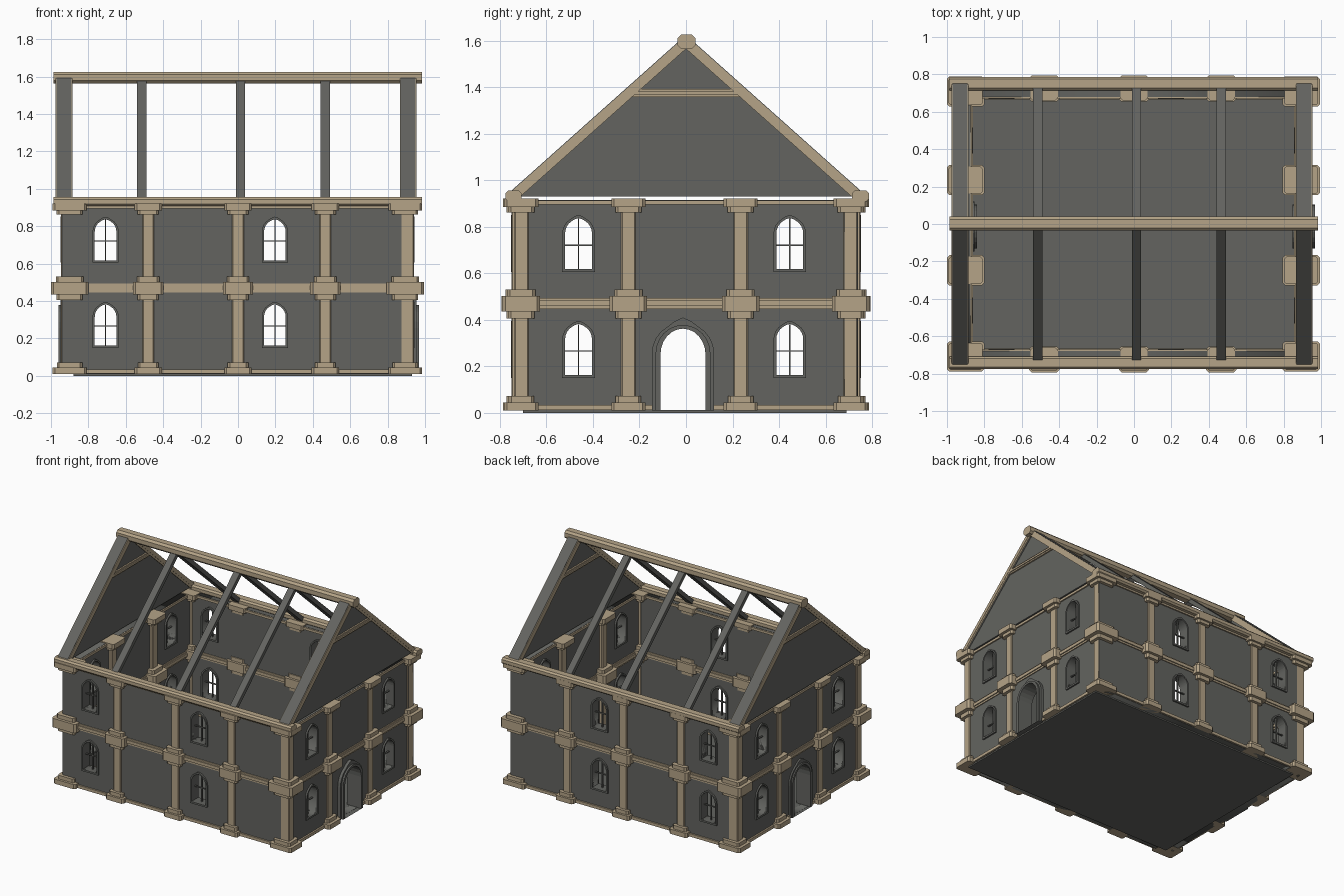
import bpy, bmesh, math
from mathutils import Matrix, Vector

if "Cube" in bpy.data.objects:
    bpy.data.objects.remove(bpy.data.objects["Cube"])


def material(name, col):
    m = bpy.data.materials.new(name)
    m.diffuse_color = (*col, 1)
    m.use_nodes = True
    m.node_tree.nodes["Principled BSDF"].inputs["Base Color"].default_value = m.diffuse_color
    return m


GREY = material("grey stone", (0.125, 0.127, 0.117))
TAN = material("tan sandstone", (0.46, 0.37, 0.245))

# (u, v, w) frames: FRONT u=x v=z w=-y, SIDE u=y v=z w=x, TOP u=x v=y w=z
FRONT = Matrix(((1, 0, 0), (0, 0, -1), (0, 1, 0)))
SIDE = Matrix(((0, 0, 1), (1, 0, 0), (0, 1, 0)))
TOP = Matrix.Identity(3)


def prism(bm, frame, loop, w0, w1):
    a = [bm.verts.new(frame @ Vector((u, v, w0))) for u, v in loop]
    b = [bm.verts.new(frame @ Vector((u, v, w1))) for u, v in loop]
    bm.faces.new(a[::-1])
    bm.faces.new(b)
    for i in range(len(a)):
        j = (i + 1) % len(a)
        bm.faces.new((a[i], a[j], b[j], b[i]))


def ring(bm, frame, outer, inner, w0, w1):
    rows = [[bm.verts.new(frame @ Vector((u, v, w))) for u, v in l]
            for l, w in ((outer, w0), (outer, w1), (inner, w1), (inner, w0))]
    n = len(outer)
    for k in range(4):
        r, s = rows[k], rows[(k + 1) % 4]
        for i in range(n):
            j = (i + 1) % n
            bm.faces.new((r[i], r[j], s[j], s[i]))


def box(bm, x0, x1, y0, y1, z0, z1):
    prism(bm, TOP, [(x0, y0), (x1, y0), (x1, y1), (x0, y1)], z0, z1)


def rect(u0, u1, v0, v1):
    return [(u0, v0), (u1, v0), (u1, v1), (u0, v1)]


def chamfered(cx, cy, hx, hy, c):
    return [(cx - hx + c, cy - hy), (cx + hx - c, cy - hy), (cx + hx, cy - hy + c), (cx + hx, cy + hy - c),
            (cx + hx - c, cy + hy), (cx - hx + c, cy + hy), (cx - hx, cy + hy - c), (cx - hx, cy - hy + c)]


def arch(c, z0, hw, spring, top, peak=0.0, n=12):
    pts = [(c - hw, z0), (c + hw, z0)]
    for i in range(n + 1):
        a = math.pi * i / n
        p = peak * max(0, 1 - abs(i - n / 2) / 2)
        pts.append((c + hw * math.cos(a), spring + (top - spring) * math.sin(a) + p))
    return pts


def finish(name, bm, mat):
    bmesh.ops.recalc_face_normals(bm, faces=bm.faces)
    me = bpy.data.meshes.new(name)
    bm.to_mesh(me)
    bm.free()
    me.materials.append(mat)
    ob = bpy.data.objects.new(name, me)
    bpy.context.collection.objects.link(ob)
    return ob


def wall(name, frame, outline, holes, w0, w1):
    cu = bpy.data.curves.new(name, 'CURVE')
    cu.dimensions = '2D'
    cu.fill_mode = 'BOTH'
    cu.extrude = (w1 - w0) / 2
    for loop in [outline] + holes:
        s = cu.splines.new('POLY')
        s.points.add(len(loop) - 1)
        for p, (u, v) in zip(s.points, loop):
            p.co = (u, v, 0, 1)
        s.use_cyclic_u = True
    tmp = bpy.data.objects.new(name + "_curve", cu)
    bpy.context.collection.objects.link(tmp)
    dg = bpy.context.evaluated_depsgraph_get()
    me = bpy.data.meshes.new_from_object(tmp.evaluated_get(dg))
    bpy.data.objects.remove(tmp)
    me.transform(frame.to_4x4() @ Matrix.Translation((0, 0, (w0 + w1) / 2)))
    bm = bmesh.new()
    bm.from_mesh(me)
    bmesh.ops.remove_doubles(bm, verts=bm.verts, dist=1e-5)
    finish(name, bm, GREY)


STOREYS = (0.0, 0.455)
DOOR = -0.013


def window_hole(c, dz):
    return arch(c, 0.163 + dz, 0.058, 0.315 + dz, 0.378 + dz, 0.004)


def window_frames(name, frame, centres, w0, w1):
    bm = bmesh.new()
    wm = (w0 + w1) / 2
    for c in centres:
        for dz in STOREYS:
            ring(bm, frame, arch(c, 0.15 + dz, 0.07, 0.315 + dz, 0.388 + dz, 0.008),
                 window_hole(c, dz), w0 - 0.012, w1 + 0.012)
            prism(bm, frame, rect(c - 0.003, c + 0.003, 0.163 + dz, 0.38 + dz), wm - 0.006, wm + 0.006)
            prism(bm, frame, rect(c - 0.058, c + 0.058, 0.263 + dz, 0.269 + dz), wm - 0.006, wm + 0.006)
    finish(name, bm, GREY)


# Long walls with windows in the second and fourth bays
for name, x0, x1, w0, w1 in (("front", -0.94, 0.875, 0.68, 0.74), ("back", -0.875, 0.94, -0.74, -0.68)):
    cs = (-0.708, 0.197)
    wall(name + "_wall", FRONT, rect(x0, x1, 0.01, 0.915), [window_hole(c, d) for c in cs for d in STOREYS], w0, w1)
    window_frames(name + "_window_frames", FRONT, cs, w0, w1)

# End walls with a central arched doorway and four windows
for name, w0, w1 in (("right", 0.87, 0.932), ("left", -0.937, -0.875)):
    cs = (-0.462, 0.446)
    hole = arch(DOOR, 0.012, 0.1, 0.25, 0.365)
    wall(name + "_wall", SIDE, rect(-0.7, 0.7, 0.01, 0.915),
         [hole] + [window_hole(c, d) for c in cs for d in STOREYS], w0, w1)
    window_frames(name + "_window_frames", SIDE, cs, w0, w1)
    bm = bmesh.new()
    ring(bm, SIDE, arch(DOOR, 0.011, 0.118, 0.255, 0.378), arch(DOOR, 0.011, 0.097, 0.25, 0.362), w0 - 0.022, w1 + 0.035)
    ring(bm, SIDE, arch(DOOR, 0.011, 0.134, 0.255, 0.388, 0.022), arch(DOOR, 0.011, 0.117, 0.255, 0.377),
         w0 - 0.012, w1 + 0.022)
    finish(name + "_door_frame", bm, GREY)

# Ground floor slab
bm = bmesh.new()
box(bm, -0.88, 0.93, -0.7, 0.69, 0, 0.012)
finish("floor", bm, GREY)

# Columns: half width relative to the plinth, bottom, top, chamfer
TIERS = ((0.073, 0.01, 0.045, 0.012), (0.055, 0.045, 0.072, 0.012), (0.031, 0.07, 0.89, 0.005),
         (0.056, 0.405, 0.437, 0.012), (0.081, 0.435, 0.502, 0.014), (0.06, 0.5, 0.53, 0.012),
         (0.056, 0.862, 0.887, 0.012), (0.073, 0.885, 0.922, 0.012))


def column(name, x, y, sx, sy):
    bm = bmesh.new()
    for h, z0, z1, c in TIERS:
        k = 1.5 if h < 0.04 and sx > 1.1 else sx
        prism(bm, TOP, chamfered(x, y, h * k, h * sy, c), z0, z1)
    finish(name, bm, TAN)


for sname, s in (("front", -1), ("back", 1)):
    for i, x in enumerate((-0.48, 0.0, 0.467)):
        column(f"{sname}_column_{i + 1}", x, 0.724 * s, 1.0, 0.86)
for sname, x in (("left", -0.9), ("right", 0.894)):
    for i, y in enumerate((-0.708, -0.248, 0.235, 0.708)):
        column(f"{sname}_column_{i + 1}", x, y, 1.24, 1.0)

# String courses: bottom, middle and top bands running round the walls
bm = bmesh.new()
for z0, z1, d in ((0.012, 0.034, 0.012), (0.447, 0.494, 0.007), (0.46, 0.483, 0.015), (0.895, 0.913, 0.01)):
    for y0, y1 in ((-0.74, -0.68), (0.68, 0.74)):
        box(bm, -0.93, 0.925, y0 - d, y1 + d, z0, z1)
    for x0, x1 in ((-0.937, -0.875), (0.87, 0.932)):
        spans = ((-0.7, DOOR - 0.13), (DOOR + 0.13, 0.7)) if z0 < 0.1 else ((-0.7, 0.7),)
        for a, b in spans:
            box(bm, x0 - d, x1 + d, a, b, z0, z1)
finish("string_courses", bm, TAN)

# Eave beams and ridge beam
for name, y, z, hy, hz, c in (("front_eave_beam", -0.742, 0.932, 0.034, 0.024, 0.012),
                              ("back_eave_beam", 0.75, 0.932, 0.036, 0.024, 0.012),
                              ("ridge_beam", 0.002, 1.595, 0.038, 0.031, 0.015)):
    bm = bmesh.new()
    prism(bm, SIDE, chamfered(y, z, hy, hz, c), -0.987, 0.983)
    finish(name, bm, TAN)

SLOPE = 0.892


def roof_z(y, drop=0.0):
    return 1.625 - drop - SLOPE * abs(y)


def sloped(bm, s, y_out, d0, d1, x0, x1):
    prism(bm, SIDE, [(s * y_out, roof_z(y_out, d1)), (0, roof_z(0, d1)),
                     (0, roof_z(0, d0)), (s * y_out, roof_z(y_out, d0))], x0, x1)


# Gable ends: infill, grey end rafters, tan side trim and collar
for name, x0, x1 in (("left", -0.97, -0.89), ("right", 0.87, 0.95)):
    bm = bmesh.new()
    prism(bm, SIDE, [(-0.735, 0.93), (0.735, 0.93), (0, 1.59)], x0 + 0.015, x1 - 0.015)
    finish(name + "_gable", bm, GREY)
    bm = bmesh.new()
    for s in (-1, 1):
        sloped(bm, s, 0.755, 0.0, 0.05, x0, x1)
    finish(name + "_end_rafters", bm, GREY)
    bm = bmesh.new()
    for s in (-1, 1):
        for a, b in ((x0 - 0.005, x0 + 0.003), (x1 - 0.003, x1 + 0.005)):
            sloped(bm, s, 0.755, 0.004, 0.04, a, b)
            sloped(bm, s, 0.74, 0.03, 0.06, a + 0.002, b - 0.002)
    prism(bm, SIDE, rect(-0.235, 0.235, 1.358, 1.392), x0 + 0.004, x1 - 0.004)
    prism(bm, SIDE, rect(-0.235, 0.235, 1.368, 1.382), x0 - 0.003, x1 + 0.003)
    finish(name + "_gable_trim", bm, TAN)

# Intermediate rafters
for i, x in enumerate((-0.515, 0.013, 0.467)):
    bm = bmesh.new()
    for s in (-1, 1):
        sloped(bm, s, 0.735, 0.02, 0.06, x - 0.025, x + 0.025)
    finish(f"rafter_pair_{i + 1}", bm, GREY)
